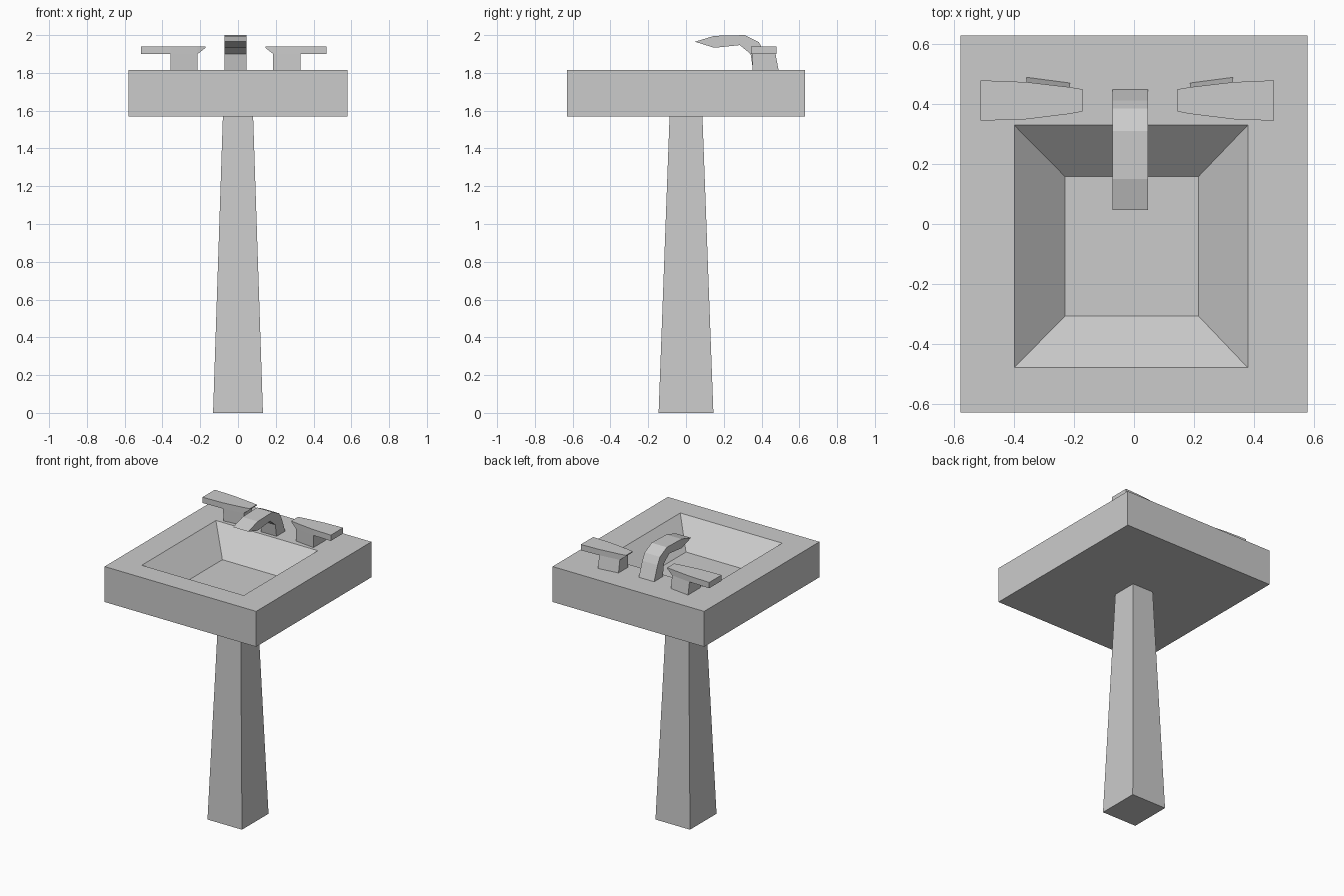
import bpy, bmesh

if "Cube" in bpy.data.objects:
    bpy.data.objects.remove(bpy.data.objects["Cube"])


def loft(name, rings, cap_start=True, cap_end=True):
    """Skin matching rings of points, capping the ends."""
    bm = bmesh.new()
    loops = [[bm.verts.new(p) for p in ring] for ring in rings]
    n = len(loops[0])
    for a, b in zip(loops, loops[1:]):
        for i in range(n):
            j = (i + 1) % n
            bm.faces.new((a[i], a[j], b[j], b[i]))
    if cap_start:
        bm.faces.new(loops[0])
    if cap_end:
        bm.faces.new(loops[-1])
    bmesh.ops.recalc_face_normals(bm, faces=bm.faces)
    mesh = bpy.data.meshes.new(name)
    bm.to_mesh(mesh)
    bm.free()
    obj = bpy.data.objects.new(name, mesh)
    bpy.context.collection.objects.link(obj)
    return obj


def rect(x0, x1, y0, y1, z):
    return [(x0, y0, z), (x1, y0, z), (x1, y1, z), (x0, y1, z)]


# Tapered pedestal
loft("pedestal", [rect(-.132, .132, -.145, .145, 0),
                  rect(-.08, .08, -.087, .087, 1.57)])

# Square basin with a sloped, sunken bowl
loft("basin", [rect(-.58, .58, -.63, .63, 1.57),
               rect(-.58, .58, -.63, .63, 1.815),
               rect(-.40, .38, -.48, .33, 1.815),
               rect(-.23, .215, -.307, .158, 1.655)])

# Spout: bent side profile extruded across x
profile = [(.355, 1.815), (.342, 1.90), (.285, 1.947), (.15, 1.933),
           (.047, 1.965), (.15, 1.996), (.31, 2.0), (.386, 1.962),
           (.412, 1.915), (.45, 1.815)]
loft("spout", [[(x, y, z) for y, z in profile] for x in (-.071, .046)])

# Lever handles, mirrored about the spout
CENTRE = -.0135
for label, side, outer in (("left", -1, .50), ("right", 1, .482)):
    def X(d):
        return CENTRE + side * d

    # Flared lever sections: distance, front y, back y, underside z
    sections = [(outer, .345, .48, 1.90), (.345, .35, .474, 1.90),
                (.20, .368, .457, 1.90), (.158, .376, .45, 1.933)]
    loft(label + "_lever", [[(X(d), f, z), (X(d), b, z),
                             (X(d), b, 1.94), (X(d), f, 1.94)]
                            for d, f, b, z in sections])
    # Stem under the lever
    loft(label + "_handle_stem", [
        [(X(.345), .352, 1.815), (X(.20), .368, 1.815),
         (X(.20), .471, 1.815), (X(.345), .49, 1.815)],
        [(X(.345), .35, 1.90), (X(.20), .368, 1.90),
         (X(.20), .457, 1.90), (X(.345), .474, 1.90)]])
